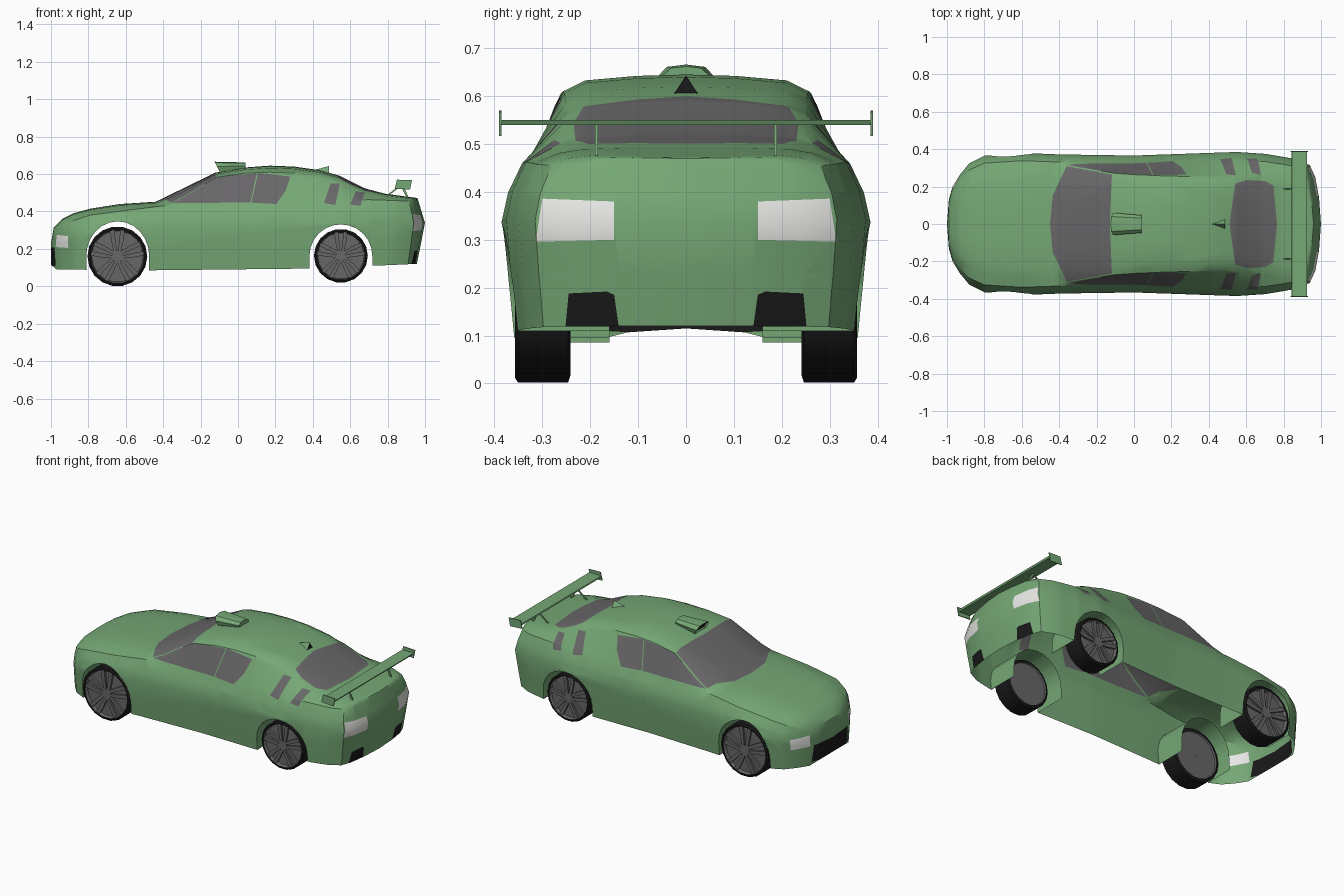
import bpy, bmesh, math
from mathutils import Vector

if "Cube" in bpy.data.objects:
    bpy.data.objects.remove(bpy.data.objects["Cube"])

COLOURS = {"body_green": (.18, .39, .18), "glass_grey": (.14, .135, .14),
           "lamp_white": (.8, .8, .78), "tyre_black": (.01, .01, .01)}
MATS = []
for name, c in COLOURS.items():
    m = bpy.data.materials.new(name)
    m.diffuse_color = (*c, 1)
    m.use_nodes = True
    m.node_tree.nodes["Principled BSDF"].inputs["Base Color"].default_value = m.diffuse_color
    MATS.append(m)
GREEN, GREY, WHITE, BLACK = range(4)


def finish(bm, name, mirror=False, smooth=30):
    me = bpy.data.meshes.new(name)
    bm.to_mesh(me)
    bm.free()
    for m in MATS:
        me.materials.append(m)
    ob = bpy.data.objects.new(name, me)
    bpy.context.collection.objects.link(ob)
    if mirror:
        mod = ob.modifiers.new("mirror", 'MIRROR')
        mod.use_axis = (False, True, False)
        mod.merge_threshold = .0005
    bpy.ops.object.select_all(action='DESELECT')
    ob.select_set(True)
    bpy.context.view_layer.objects.active = ob
    bpy.ops.object.shade_smooth_by_angle(angle=math.radians(smooth))
    return ob


def curve(pts):
    def f(x):
        for (x0, v0), (x1, v1) in zip(pts, pts[1:]):
            if x <= x1:
                return v0 + (v1 - v0) * (x - x0) / (x1 - x0)
        return pts[-1][1]
    f.knots = [p[0] for p in pts]
    return f


def prism(bm, pts, y0, y1, mat=GREEN):
    """Extrude an (x, z) outline from y0 to y1."""
    a = [bm.verts.new((x, y0, z)) for x, z in pts]
    b = [bm.verts.new((x, y1, z)) for x, z in pts]
    n = len(pts)
    fs = [bm.faces.new(a), bm.faces.new(b[::-1])]
    fs += [bm.faces.new((a[i], b[i], b[(i + 1) % n], a[(i + 1) % n])) for i in range(n)]
    for f in fs:
        f.material_index = mat
    bmesh.ops.recalc_face_normals(bm, faces=fs)


def cut(bm, poly, axes, pred):
    """Cut a convex outline, projected on two axes, into the faces; return the faces inside."""
    mid = [sum(p[k] for p in poly) / len(poly) for k in (0, 1)]
    planes = []

    def candidates():
        bm.normal_update()
        out = []
        for f in bm.faces:
            c = f.calc_center_median()
            if pred(f, c) and all((c - o).dot(n) > 0 for o, n in planes):
                out.append(f)
        return out
    for p, q in zip(poly, poly[1:] + poly[:1]):
        fs = candidates()
        o, n = Vector(), Vector()
        o[axes[0]], o[axes[1]] = p
        n[axes[0]], n[axes[1]] = p[1] - q[1], q[0] - p[0]
        if (mid[0] - p[0]) * n[axes[0]] + (mid[1] - p[1]) * n[axes[1]] < 0:
            n = -n
        n.normalize()
        geom = set(fs) | {e for f in fs for e in f.edges} | {v for f in fs for v in f.verts}
        bmesh.ops.bisect_plane(bm, geom=list(geom), dist=1e-5, plane_co=o, plane_no=n)
        planes.append((o, n))
    return candidates()


# Body curves along the length: half width, roofline, sill, shoulder, roof edge
W = curve([(-1, 0), (-.99, .13), (-.97, .2), (-.93, .265), (-.88, .325), (-.8, .365), (-.6, .38),
           (-.4, .372), (0, .366), (.4, .38), (.55, .385), (.7, .375), (.85, .35), (.94, .315),
           (.97, .25), (.99, .14), (1, 0)])
T = curve([(-1, .23), (-.985, .315), (-.94, .36), (-.88, .39), (-.79, .415), (-.63, .44),
           (-.44, .452), (-.12, .608), (.035, .635), (.17, .645), (.3, .64), (.44, .62),
           (.545, .59), (.68, .523), (.785, .495), (1, .472)])
B = curve([(-1, .115), (-.97, .09), (-.5, .085), (.4, .095), (.72, .11), (1, .12)])
S = curve([(-1, .19), (-.985, .275), (-.94, .325), (-.88, .352), (-.79, .38), (-.6, .405),
           (-.4, .43), (0, .443), (.4, .455), (.7, .463), (1, .453)])
R = curve([(-1, .7), (-.6, .74), (-.45, .78), (-.36, .85), (-.11, .74), (.17, .69), (.5, .65),
           (.75, .72), (1, .8)])
D = curve([(-1, .015), (-.6, .018), (-.45, .018), (-.36, .047), (-.3, .05), (-.11, .026),
           (.17, .035), (.55, .035), (.8, .012), (1, .006)])

# Half body shell, open below
bm = bmesh.new()
rows = []
for x in sorted({k for c in (W, T, B, S, R, D) for k in c.knots}):
    w, t, b, s, d = W(x), T(x), B(x), S(x), D(x)
    sec = [(w * .945, b), (w * .975, b + .33 * (s - b)), (w, b + .66 * (s - b)),
           (w * .965, b + .83 * (s - b)), (w * .89, s), (w * R(x), t - d),
           (w * R(x) * .82, t - .35 * d), (w * R(x) * .4, t - .08 * d), (0, t)]
    ramp = max(0, (x - .8) / .2)
    rows.append([bm.verts.new((x - ramp * abs(z - .338) * (.3 if z > .338 else .2), y, z))
                 for y, z in sec])
for p, q in zip(rows, rows[1:]):
    for j in range(len(p) - 1):
        bm.faces.new((p[j], p[j + 1], q[j + 1], q[j]))
bmesh.ops.remove_doubles(bm, verts=bm.verts[:], dist=.0005)
bmesh.ops.dissolve_degenerate(bm, edges=bm.edges[:], dist=.0004)

# Windows, lamps, grille and rear vents cut into the shell
def side(f, c): return f.normal.y > .45 and c.y > .2
def glass(f, c): return f.normal.y > .6 and c.y > .2
def up(f, c): return f.normal.z > .2 and c.z > .42
def nose(f, c): return c.x < -.9 and f.normal.z < .8
def tail(f, c): return c.x > .88 and f.normal.z < .7

XY, XZ, YZ = (0, 1), (0, 2), (1, 2)
PANELS = [
    ([(-.45, -.01), (-.435, .15), (-.36, .309), (-.118, .264), (-.13, -.01)], XY, up, GREY),
    ([(.51, -.01), (.54, .215), (.6, .235), (.7, .23), (.745, .205), (.765, -.01)], XY, up, GREY),
    ([(-.37, .446), (-.115, .588), (.1, .603), (.066, .447)], XZ, glass, GREY),
    ([(.072, .447), (.107, .605), (.28, .587), (.255, .51), (.205, .44)], XZ, glass, GREY),
    ([(.46, .445), (.495, .55), (.545, .548), (.52, .435)], XZ, side, GREY),
    ([(.6, .437), (.63, .508), (.678, .502), (.655, .43)], XZ, side, GREY),
    ([(-.975, .21), (-.91, .205), (-.908, .268), (-.97, .275)], XZ, nose, WHITE),
    ([(-.01, .1), (-.01, .205), (.16, .208), (.175, .11)], YZ, nose, BLACK),
    ([(.15, .3), (.15, .38), (.3, .386), (.314, .296)], YZ, tail, WHITE),
    ([(.14, .115), (.15, .185), (.165, .192), (.245, .188), (.252, .115)], YZ, tail, BLACK)]
for poly, axes, pred, mat in PANELS:
    for f in cut(bm, poly, axes, pred):
        f.material_index = mat

# Wheel arches: cut out, then fold the rim inward as a liner
for cx, rx, rz in ((-.643, .168, .184), (.55, .168, .168)):
    cz = .163
    arc = [(cx + rx * math.cos(math.pi * i / 12), cz + rz * math.sin(math.pi * i / 12))
           for i in range(13)]
    hole = cut(bm, [(cx + rx, 0)] + arc + [(cx - rx, 0)], XZ,
               lambda f, c: c.y > .22 and f.normal.y > .2)
    bmesh.ops.delete(bm, geom=hole, context='FACES')

    def on_arch(v):
        dx, dz = abs(v.co.x - cx), v.co.z - cz
        if v.co.y < .2:
            return False
        return abs(dx - rx) < .003 if dz < 0 else .97 < (dx / rx) ** 2 + (dz / rz) ** 2 < 1.02
    rim = [e for e in bm.edges if e.is_boundary and all(on_arch(v) for v in e.verts)]
    ext = bmesh.ops.extrude_edge_only(bm, edges=rim)["geom"]
    for g in ext:
        if isinstance(g, bmesh.types.BMVert):
            g.co.y = .16
        elif isinstance(g, bmesh.types.BMFace):
            g.material_index = GREEN
finish(bm, "car_body", mirror=True)

# Wheels: lathed tyre and rim with five split spokes
N = 18
for name, cx, cz, r in (("front_wheels", -.645, .16, .16), ("rear_wheels", .55, .163, .144)):
    bm = bmesh.new()
    prof = [(.01, .25), (.88, .25), (.9, .241), (1, .246), (1, .351), (.94, .357), (.9, .356),
            (.86, .338), (.01, .341)]
    mats = [GREY, GREY, BLACK, BLACK, BLACK, BLACK, GREY, GREY]
    rings = [[bm.verts.new((cx + r * k * math.cos(2 * math.pi * i / N), y,
                            cz + r * k * math.sin(2 * math.pi * i / N))) for i in range(N)]
             for k, y in prof]
    for a, b, m in zip(rings, rings[1:], mats):
        for i in range(N):
            j = (i + 1) % N
            bm.faces.new((a[i], a[j], b[j], b[i])).material_index = m
    bm.faces.new(rings[-1]).material_index = GREY
    bmesh.ops.recalc_face_normals(bm, faces=bm.faces[:])
    for k in range(5):
        a = math.pi / 2 + 2 * math.pi * k / 5
        for s in (-1, 1):
            spoke = [(.15, .02), (.88, .1), (.87, .25), (.5, .2), (.15, .12)]
            prism(bm, [(cx + r * (u * math.cos(a) - s * v * math.sin(a)),
                        cz + r * (u * math.sin(a) + s * v * math.cos(a))) for u, v in spoke],
                  .336, .352, GREY)
    prism(bm, [(cx + r * .2 * math.cos(math.pi * i / 5), cz + r * .2 * math.sin(math.pi * i / 5))
               for i in range(10)], .336, .353, GREY)
    finish(bm, name, mirror=True)

# Roof scoop with dark mouth
bm = bmesh.new()
mouth = [(-.05, .61), (-.06, .64), (-.04, .661), (0, .666), (.04, .661), (.06, .64), (.05, .61)]
front = [bm.verts.new((-.125 + (.666 - z) * .5, y, z)) for y, z in mouth]
back = [bm.verts.new((.04, y * .78, .625 + (z - .61) * .66)) for y, z in mouth]
for i in range(7):
    j = (i + 1) % 7
    bm.faces.new((front[i], front[j], back[j], back[i]))
bm.faces.new(back)
face = bm.faces.new(front[::-1])
bmesh.ops.recalc_face_normals(bm, faces=bm.faces[:])
bmesh.ops.inset_region(bm, faces=[face], thickness=.008, depth=-.01)
face.material_index = BLACK
finish(bm, "roof_scoop")

# Small roof fin, dark at the back
bm = bmesh.new()
tip, l, rt, top = [bm.verts.new(p) for p in ((.41, 0, .622), (.487, -.025, .605),
                                             (.487, .025, .605), (.487, 0, .643))]
for vs in ((tip, l, top), (tip, top, rt), (tip, rt, l)):
    bm.faces.new(vs)
bm.faces.new((l, rt, top)).material_index = BLACK
bmesh.ops.recalc_face_normals(bm, faces=bm.faces[:])
finish(bm, "roof_fin")

# Rear wing: blade, end plates and V struts
bm = bmesh.new()
prism(bm, [(.842, .542), (.92, .54), (.925, .55), (.845, .549)], 0, .385)
prism(bm, [(.838, .522), (.92, .517), (.93, .567), (.85, .57)], .385, .39)
for foot in ((.80, .49), (.9, .475)):
    prism(bm, [foot, (foot[0] + .012, foot[1]), (.882, .543), (.868, .543)], .184, .19)
finish(bm, "rear_wing", mirror=True)
